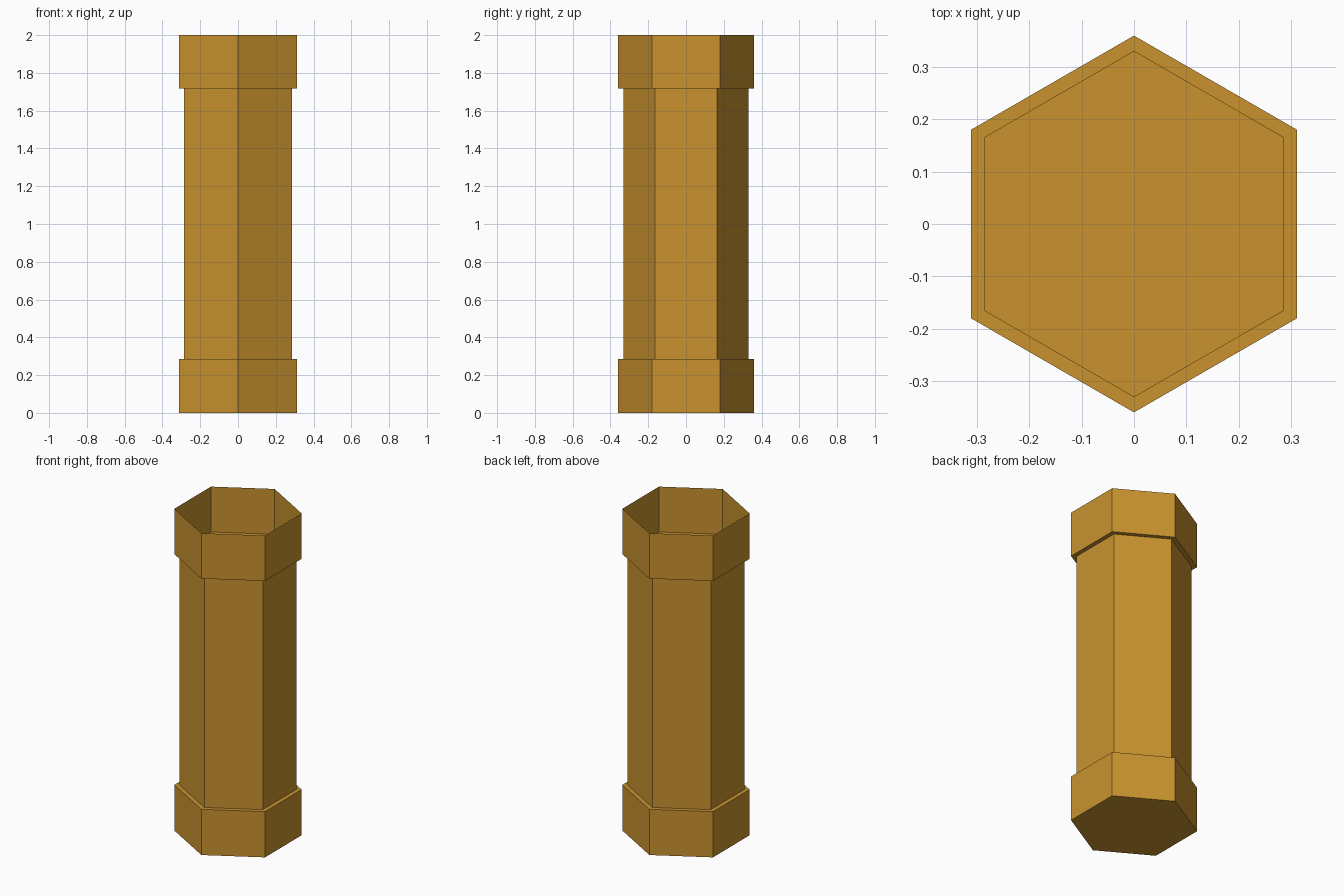
import bpy
import bmesh
import math

if "Cube" in bpy.data.objects:
    bpy.data.objects.remove(bpy.data.objects["Cube"])

SIDES = 6
# Profile of the open-topped tube: (corner radius, height)
PROFILE = [(0.36, 0.0), (0.36, 0.284), (0.33, 0.284),
           (0.33, 1.718), (0.36, 1.718), (0.36, 2.0)]

gold = bpy.data.materials.new("golden_brown")
gold.diffuse_color = (0.578, 0.287, 0.028, 1.0)
gold.use_nodes = True
gold.node_tree.nodes["Principled BSDF"].inputs["Base Color"].default_value = gold.diffuse_color

bm = bmesh.new()


def ring(radius, z):
    """Hexagon with corners on the +y and -y axes."""
    angles = [math.pi / 2 + 2 * math.pi * i / SIDES for i in range(SIDES)]
    return [bm.verts.new((radius * math.cos(a), radius * math.sin(a), z)) for a in angles]


rings = [ring(r, z) for r, z in PROFILE]

# Closed bottom
bm.faces.new(rings[0][::-1])

# Collars, ledges and shaft walls; the top stays open
for low, high in zip(rings, rings[1:]):
    for i in range(SIDES):
        j = (i + 1) % SIDES
        bm.faces.new((low[i], low[j], high[j], high[i]))

mesh = bpy.data.meshes.new("hexagonal_tube")
bm.to_mesh(mesh)
bm.free()
mesh.materials.append(gold)
tube = bpy.data.objects.new("hexagonal_tube", mesh)
bpy.context.collection.objects.link(tube)
